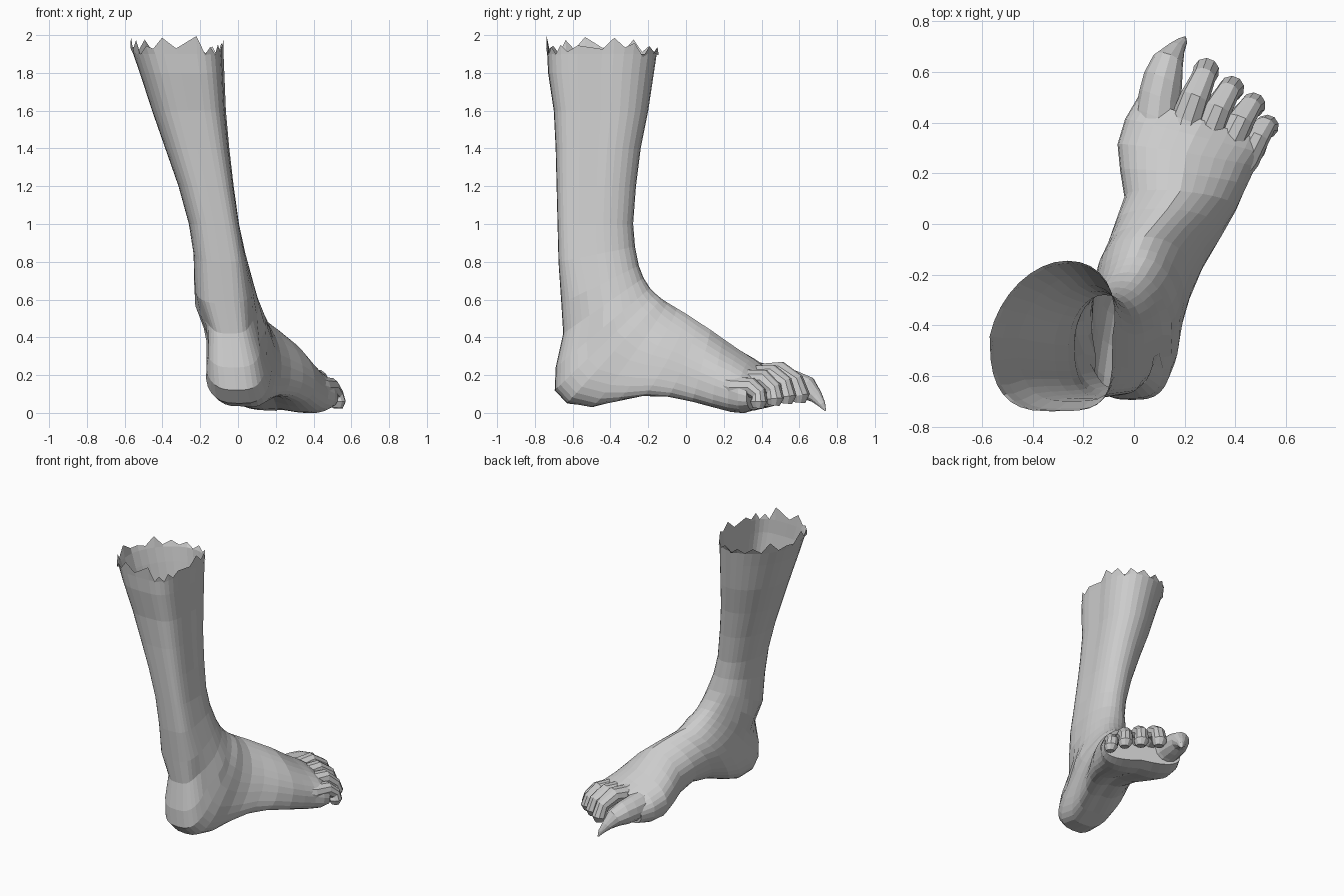
import bpy, bmesh, math, random
from mathutils import Vector

if "Cube" in bpy.data.objects:
    bpy.data.objects.remove(bpy.data.objects["Cube"])

random.seed(4)
N = 32


def loft(name, rings):
    """Skin a list of closed rings with quads, close the far end."""
    bm = bmesh.new()
    rows = [[bm.verts.new(p) for p in ring] for ring in rings]
    n = len(rings[0])
    for a, b in zip(rows, rows[1:]):
        for i in range(n):
            j = (i + 1) % n
            bm.faces.new((a[i], a[j], b[j], b[i]))
    tip = bm.verts.new(sum((v.co for v in rows[-1]), Vector()) / n)
    for i in range(n):
        bm.faces.new((rows[-1][i], rows[-1][(i + 1) % n], tip))
    bmesh.ops.recalc_face_normals(bm, faces=bm.faces)
    mesh = bpy.data.meshes.new(name)
    bm.to_mesh(mesh)
    bm.free()
    ob = bpy.data.objects.new(name, mesh)
    bpy.context.collection.objects.link(ob)
    return ob


# Corner roundness: front right, back right, back left, front left
SHIN = (.95, .5, .72, 1.0)
HEEL = (.9, .65, .65, .9)
FOOT = (.95, .75, .75, .9)


def section(ay, az, by, bz, xl, xr, skew=0.0, drop=0.0, shape=SHIN):
    """Rounded section through a front/top point, a back/bottom point and two sides."""
    c = Vector(((xl + xr) / 2, (ay + by) / 2, (az + bz) / 2))
    shift = max(0, c.z - .8) * .055           # shin bone lies off centre higher up
    front = Vector((shift, ay - c.y, az - c.z))
    back = Vector((0, by - c.y, bz - c.z))
    left = Vector((xl - c.x, skew, -drop * .3))
    right = Vector((xr - c.x, -skew, -drop))
    pts = []
    for i in range(N):
        t = 2 * math.pi * i / N
        co, si = math.cos(t), math.sin(t)
        e = shape[4 * i // N]
        pts.append(c + (front if co > 0 else back) * abs(co) ** e
                   + (right if si > 0 else left) * abs(si) ** e)
    return pts


# Shin: height, front y, back y, left x, right x
shin = [
    (1.90, -.155, -.735, -.555, -.085), (1.80, -.17, -.73, -.52, -.08),
    (1.60, -.20, -.70, -.455, -.07), (1.40, -.24, -.69, -.385, -.05),
    (1.20, -.265, -.685, -.315, -.025), (1.00, -.28, -.68, -.26, .005),
]
# Ankle and heel: sections fan around the instep
heel = [
    (-.27, .88, -.675, .80, -.235, .04), (-.25, .78, -.66, .58, -.225, .08),
    (-.225, .715, -.65, .42, -.20, .105), (-.19, .66, -.69, .24, -.18, .135),
    (-.16, .63, -.695, .12, -.17, .155), (-.13, .605, -.63, .05, -.165, .18),
]
# Foot: upright sections, with sideways skew and drop of the outer edge
foot = [
    (-.10, .585, -.50, .035, -.16, .20, 0, .03), (-.05, .555, -.38, .075, -.15, .23, 0, .06),
    (0, .525, -.24, .115, -.115, .28, 0, .08), (.06, .485, -.10, .12, -.08, .345, .01, .09),
    (.13, .44, .04, .095, -.04, .405, .02, .09), (.20, .39, .16, .06, -.055, .445, .03, .08),
    (.28, .335, .26, .025, -.065, .48, .045, .06), (.35, .29, .34, .015, -.035, .515, .07, .05),
    (.41, .245, .41, .035, .015, .53, .09, .05),
]
rings = [section(f, z, b, z, l, r) for z, f, b, l, r in shin]
rings += [section(*r, shape=SHIN if i < 1 else HEEL) for i, r in enumerate(heel)]
rings += [section(*r, shape=FOOT) for r in foot]

# Torn upper edge
torn = section(-.145, 1.95, -.74, 1.95, -.57, -.085)
for i, p in enumerate(torn):
    p.z = random.uniform(1.93, 2.0) if i % 2 else random.uniform(1.88, 1.94)
leg = loft("leg_and_foot", [torn] + rings)

# Ankle bones, hollows beside the heel tendon, heel pad, arch of the sole
sculpt = [
    ((-.20, -.40, .56), (-.03, 0, 0), .11), ((.12, -.42, .48), (.02, 0, 0), .10),
    ((-.16, -.56, .42), (.04, 0, 0), .10), ((.11, -.56, .43), (-.03, 0, 0), .10),
    ((-.17, -.55, .14), (-.015, 0, 0), .12), ((-.08, -.10, .12), (.03, 0, .03), .15),
]
for centre, push, radius in sculpt:
    for v in leg.data.vertices:
        d = (v.co - Vector(centre)).length / radius
        v.co += Vector(push) * math.exp(-d * d)


def toe(name, path, sides=10):
    """Tube along x, y, z, radius points."""
    side = Vector((.93, -.37, 0)).normalized()
    pts = [Vector(p[:3]) for p in path]
    out = []
    for i, p in enumerate(pts):
        t = (pts[min(i + 1, len(pts) - 1)] - pts[max(i - 1, 0)]).normalized()
        up = side.cross(t).normalized()
        r = path[i][3]
        out.append([p + side * r * math.cos(a) + up * r * math.sin(a)
                    for a in (2 * math.pi * k / sides for k in range(sides))])
    return loft(name, out)


# Big toe ending in a long curved nail
toe("big_toe", [(.085, .32, .15, .10), (.095, .42, .15, .095), (.102, .50, .15, .086),
                (.115, .57, .145, .08), (.135, .645, .13, .062), (.165, .69, .085, .036),
                (.19, .72, .045, .02), (.202, .738, .012, .004)], 12)

# Small toes: tendon ridge on the foot, root, knuckle, joint, tip
small = [
    ((.16, .24, .26), (.205, .40, .20), (.24, .50, .215), (.275, .58, .165), (.285, .605, .09), .052),
    ((.23, .22, .24), (.295, .37, .19), (.33, .455, .20), (.37, .52, .155), (.385, .535, .085), .051),
    ((.30, .19, .215), (.375, .32, .17), (.42, .41, .175), (.458, .462, .125), (.47, .47, .075), .05),
    ((.36, .13, .17), (.435, .25, .135), (.485, .345, .135), (.515, .385, .10), (.525, .385, .06), .047),
]
for k, (ridge, root, knuckle, joint, tip, r) in enumerate(small):
    end = Vector(tip) + Vector((.002, -.004, -.035))
    toe("small_toe_%d" % (k + 1), [(*ridge, r * .9), (*root, r * 1.25), (*knuckle, r * 1.12),
                                   (*joint, r * .92), (*tip, r), (*end, r * .6)])
